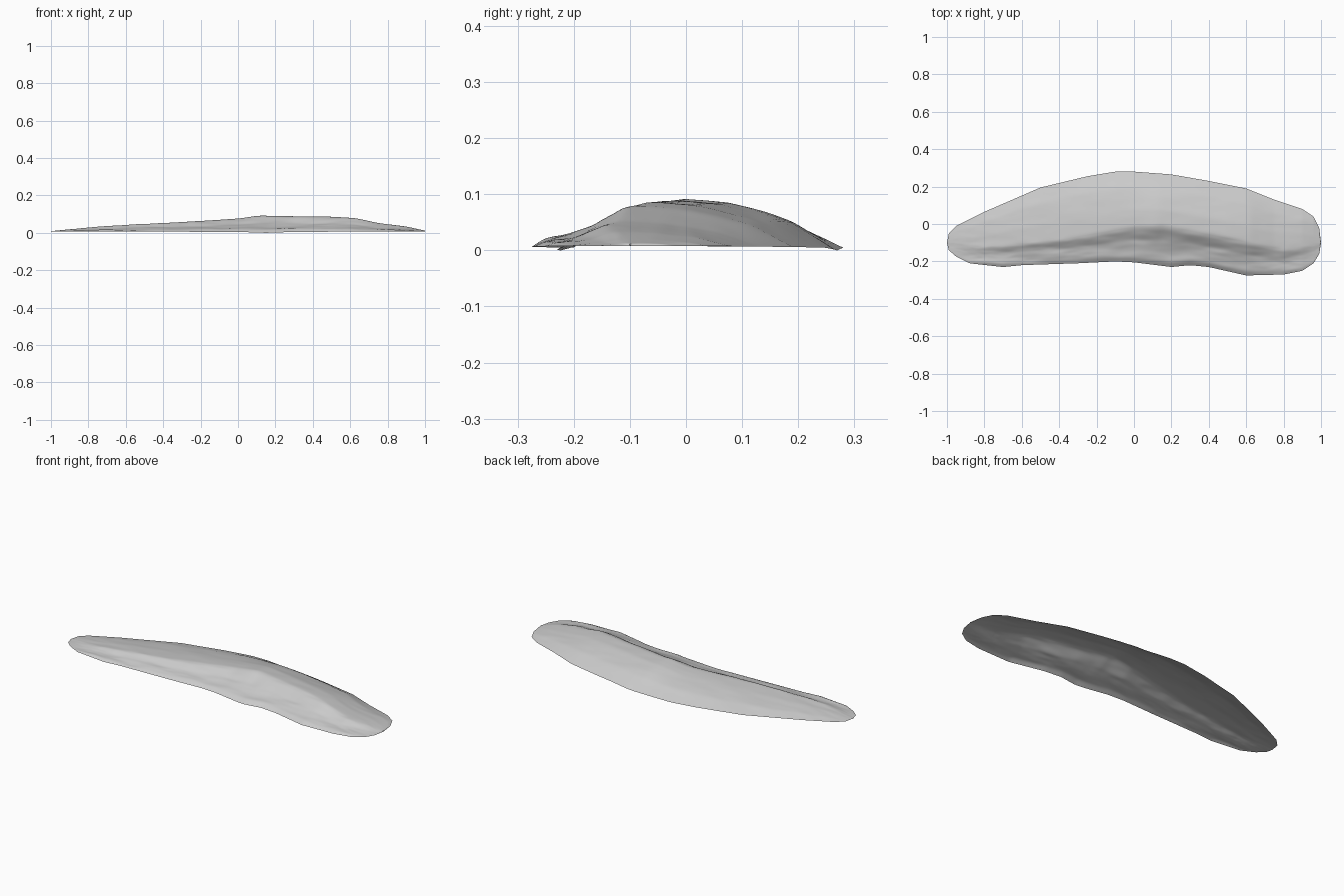
import bpy
import bmesh
import math
from mathutils import Vector, noise

default = bpy.data.objects.get("Cube")
if default:
    bpy.data.objects.remove(default, do_unlink=True)

# Outline, crest line and crest height along the length
BACK = [(-1, -.1), (-.99, -.05), (-.95, -.01), (-.8, .065), (-.65, .13), (-.5, .195),
        (-.25, .255), (-.1, .28), (0, .28), (.2, .265), (.4, .23), (.6, .19),
        (.75, .13), (.9, .08), (.96, .04), (.99, -.02), (1, -.1)]
FRONT = [(-1, -.1), (-.99, -.14), (-.95, -.175), (-.88, -.21), (-.7, -.23), (-.6, -.22),
         (-.3, -.21), (-.1, -.2), (0, -.205), (.2, -.23), (.3, -.22), (.4, -.23),
         (.6, -.275), (.8, -.27), (.9, -.25), (.96, -.21), (.99, -.16), (1, -.1)]
CREST = [(-1, -.1), (-.8, -.12), (-.4, -.08), (0, -.01), (.15, 0), (.3, -.03),
         (.5, -.07), (.8, -.13), (1, -.1)]
HEIGHT = [(-1, .012), (-.9, .022), (-.7, .04), (-.4, .055), (0, .08), (.12, .095),
          (.5, .09), (.62, .083), (.75, .055), (.9, .036), (1, .015)]
EDGE = [(-1, .011), (0, .008), (.15, .003), (.3, .008), (1, .011)]

# Relative height from the edge up to the crest, on each side
BACK_SLOPE = [(0, 0), (.1, .2), (.28, .55), (.46, .73), (.71, .93), (1, 1)]
FRONT_SLOPE = [(0, 0), (.12, .2), (.45, .4), (.6, .5), (.88, .93), (1, 1)]


def interpolate(points, x):
    for (x0, y0), (x1, y1) in zip(points, points[1:]):
        if x <= x1:
            return y0 + (y1 - y0) * (x - x0) / (x1 - x0)
    return points[-1][1]


def surface_point(x, v):
    """v runs from -1 at the front edge, over the crest at 0, to 1 at the back edge."""
    crest = interpolate(CREST, x)
    rim = interpolate(BACK if v > 0 else FRONT, x)
    slope = BACK_SLOPE if v > 0 else FRONT_SLOPE
    y = crest + (rim - crest) * abs(v)
    low = interpolate(EDGE, x)
    rise = interpolate(HEIGHT, x) - low
    z = low + rise * interpolate(slope, 1 - abs(v))
    # Weathered streaks running lengthwise, strongest on the front face
    streak = noise.fractal(Vector((x * 4, y * 16, 3)), 1, 2, 4)
    amount = .005 if v < 0 else .002
    fade = min(1, (1 - abs(v)) * 5) * min(1, (1 - abs(x)) * 8)
    return Vector((x, y, z + streak * amount * fade))


def add_material(name, colour):
    mat = bpy.data.materials.new(name)
    mat.use_nodes = True
    mat.diffuse_color = colour
    mat.node_tree.nodes["Principled BSDF"].inputs["Base Color"].default_value = colour
    return mat


# Open curved sheet of rock
COLS, ROWS = 200, 56
bm = bmesh.new()
grid = []
for i in range(1, COLS):
    x = -math.cos(math.pi * i / COLS)
    grid.append([bm.verts.new(surface_point(x, 2 * j / ROWS - 1)) for j in range(ROWS + 1)])
for a, b in zip(grid, grid[1:]):
    for j in range(ROWS):
        bm.faces.new((a[j], b[j], b[j + 1], a[j + 1]))

# Close both tips
for column, x in ((grid[0], -1), (grid[-1], 1)):
    tip = bm.verts.new(surface_point(x, 0))
    for j in range(ROWS):
        pair = (column[j], column[j + 1])
        bm.faces.new((tip, *pair) if x < 0 else (tip, *reversed(pair)))

# Soften the creases, leaving the rim as it is
inner = [v for v in bm.verts if not v.is_boundary]
for _ in range(3):
    bmesh.ops.smooth_vert(bm, verts=inner, factor=.5,
                          use_axis_x=False, use_axis_y=False, use_axis_z=True)
bmesh.ops.recalc_face_normals(bm, faces=bm.faces)
if sum(f.normal.z for f in bm.faces) < 0:
    bmesh.ops.reverse_faces(bm, faces=bm.faces)
lowest = min(v.co.z for v in bm.verts)
bmesh.ops.translate(bm, verts=bm.verts, vec=(0, 0, -lowest))

mesh = bpy.data.meshes.new("rock_ridge")
bm.to_mesh(mesh)
bm.free()
rock = bpy.data.objects.new("rock_ridge", mesh)
bpy.context.collection.objects.link(rock)
mesh.materials.append(add_material("pale_grey_stone", (.6, .6, .6, 1)))
bpy.context.view_layer.objects.active = rock
rock.select_set(True)
bpy.ops.object.shade_smooth_by_angle(angle=math.radians(40))
